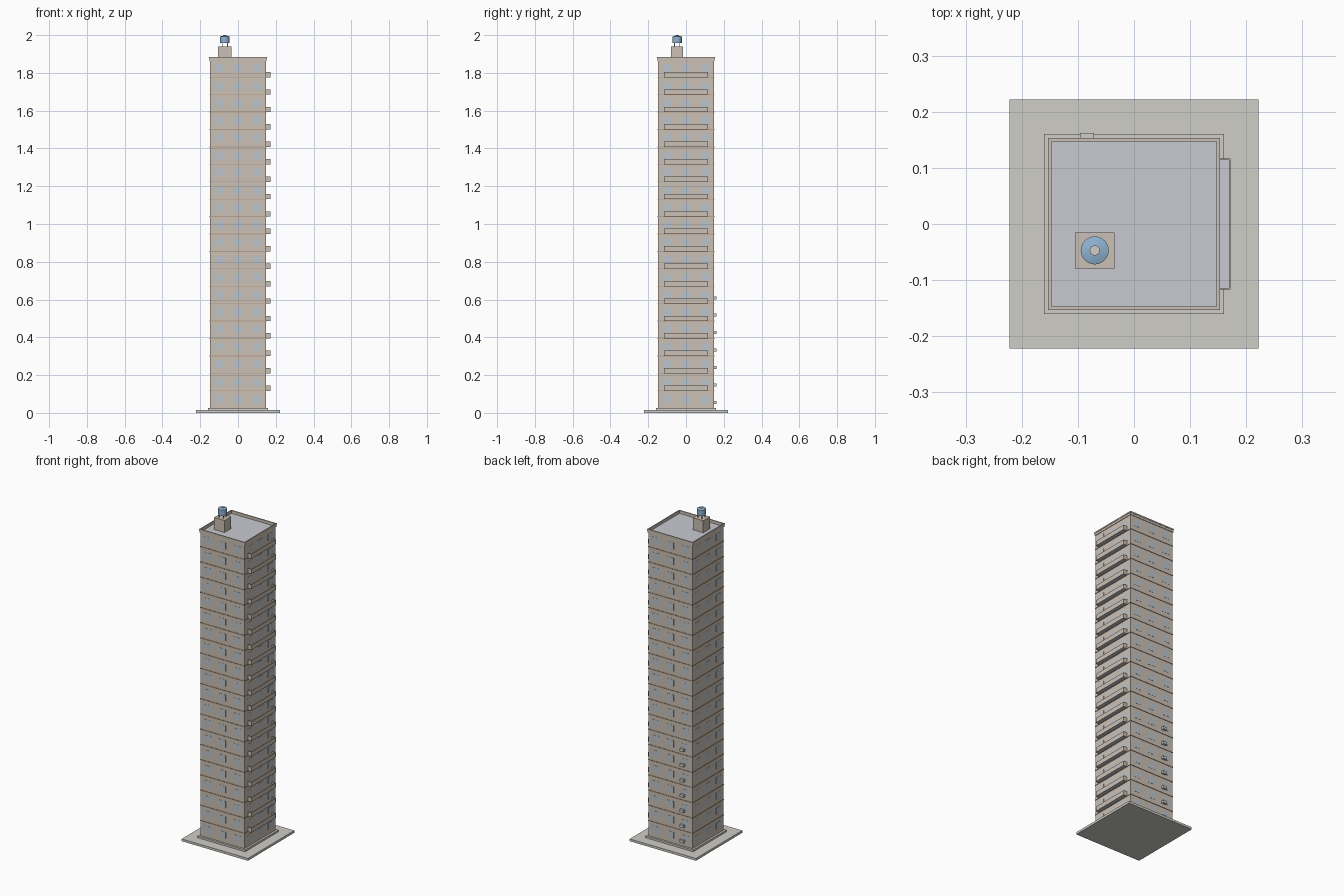
import bpy, bmesh, math
from mathutils import Matrix, Vector

if "Cube" in bpy.data.objects:
    bpy.data.objects.remove(bpy.data.objects["Cube"])

FLOORS, STEP, Z0 = 20, 0.0922, 0.025
HALF = 0.148
ROOF = Z0 + FLOORS * STEP


def material(name, r, g, b):
    m = bpy.data.materials.new(name)
    m.diffuse_color = (r, g, b, 1)
    m.use_nodes = True
    m.node_tree.nodes["Principled BSDF"].inputs["Base Color"].default_value = m.diffuse_color
    return m


WALL = material("wall", 0.60, 0.53, 0.46)
BAND = material("band", 0.50, 0.36, 0.27)
GLASS = material("glass", 0.50, 0.55, 0.60)
ROOFING = material("roofing", 0.58, 0.59, 0.64)
PAVING = material("paving", 0.62, 0.61, 0.57)
BLUE = material("tank_blue", 0.28, 0.45, 0.65)


def finish(name, bm, mat):
    me = bpy.data.meshes.new(name)
    bm.to_mesh(me)
    bm.free()
    me.materials.append(mat)
    ob = bpy.data.objects.new(name, me)
    bpy.context.collection.objects.link(ob)
    return ob


def add_box(bm, x0, x1, y0, y1, z0, z1, rot=0):
    m = (Matrix.Rotation(rot, 4, 'Z')
         @ Matrix.Translation(((x0 + x1) / 2, (y0 + y1) / 2, (z0 + z1) / 2))
         @ Matrix.Diagonal((x1 - x0, y1 - y0, z1 - z0, 1)))
    bmesh.ops.create_cube(bm, size=1, matrix=m)


def boxes(name, mat, items):
    bm = bmesh.new()
    for it in items:
        add_box(bm, *it)
    return finish(name, bm, mat)


def square(h, z0, z1):
    return (-h, h, -h, h, z0, z1)


def ring(o, i, z0, z1):
    return [(-o, o, -o, -i, z0, z1), (-o, o, i, o, z0, z1),
            (-o, -i, -i, i, z0, z1), (i, o, -i, i, z0, z1)]


def repeat(obj, count):
    a = obj.modifiers.new("floors", 'ARRAY')
    a.count = count
    a.use_relative_offset = False
    a.use_constant_offset = True
    a.constant_offset_displace = (0, 0, STEP)


# Ground slab, plinth and tower body
boxes("ground_slab", PAVING, [square(0.222, 0, 0.014)])
boxes("plinth", PAVING, [square(0.16, 0.014, Z0)])
boxes("tower", WALL, [square(HALF, Z0, ROOF - 0.006)])

# Roof deck and parapet
boxes("roof_deck", ROOFING, [square(HALF - 0.001, ROOF - 0.006, ROOF - 0.003)])
boxes("parapet", WALL, ring(0.151, 0.148, ROOF - 0.006, 1.88))
boxes("parapet_cap", WALL, ring(0.153, 0.147, 1.876, 1.884))

# Floor bands
bands = boxes("floor_bands", BAND, [b for b in ring(0.1505, 0.147, Z0 + STEP - 0.002, Z0 + STEP + 0.002)])
repeat(bands, FLOORS - 1)

# Windows, three per floor on each side
zw = Z0 + 0.028
windows = boxes("windows", GLASS,
                [(c - 0.022, c + 0.022, -HALF - 0.001, -HALF + 0.002, zw, zw + 0.04, s * math.pi / 2)
                 for s in range(4) for c in (-0.1, 0, 0.1)])
repeat(windows, FLOORS)

# Balconies: slab plus thin solid railing
zb = Z0 + STEP
slabs = boxes("balcony_slabs", ROOFING, [(HALF, 0.171, -0.116, 0.116, zb, zb + 0.005)])
rails = boxes("balcony_rails", WALL,
              [(0.169, 0.172, -0.117, 0.117, zb, zb + 0.028),
               (HALF, 0.169, -0.117, -0.1145, zb, zb + 0.028),
               (HALF, 0.169, 0.1145, 0.117, zb, zb + 0.028)])
repeat(slabs, FLOORS - 1)
repeat(rails, FLOORS - 1)

# Wall units on the back of the lower floors
units = boxes("wall_units", PAVING, [(-0.096, -0.071, HALF, 0.162, 0.048, 0.064)])
repeat(units, 7)

# Rooftop stair house
cx, cy = -0.07, -0.047
boxes("stair_house", WALL, [(cx - 0.035, cx + 0.035, cy - 0.032, cy + 0.032, ROOF - 0.004, 1.939)])

# Water tank on legs
boxes("tank_legs", PAVING,
      [(cx + sx * 0.014 - 0.002, cx + sx * 0.014 + 0.002,
        cy + sy * 0.014 - 0.002, cy + sy * 0.014 + 0.002, 1.938, 1.959)
       for sx in (-1, 1) for sy in (-1, 1)])


def cone(name, mat, r1, r2, z0, z1, n=24):
    bm = bmesh.new()
    bmesh.ops.create_cone(bm, cap_ends=True, segments=n, radius1=r1, radius2=r2, depth=z1 - z0,
                          matrix=Matrix.Translation((cx, cy, (z0 + z1) / 2)))
    ob = finish(name, bm, mat)
    bpy.context.view_layer.objects.active = ob
    ob.select_set(True)
    bpy.ops.object.shade_smooth_by_angle(angle=math.radians(30))
    ob.select_set(False)


cone("tank", BLUE, 0.025, 0.025, 1.957, 1.992)
cone("tank_top", BLUE, 0.025, 0.009, 1.992, 1.997)
cone("tank_lid", PAVING, 0.009, 0.009, 1.996, 2.0)
